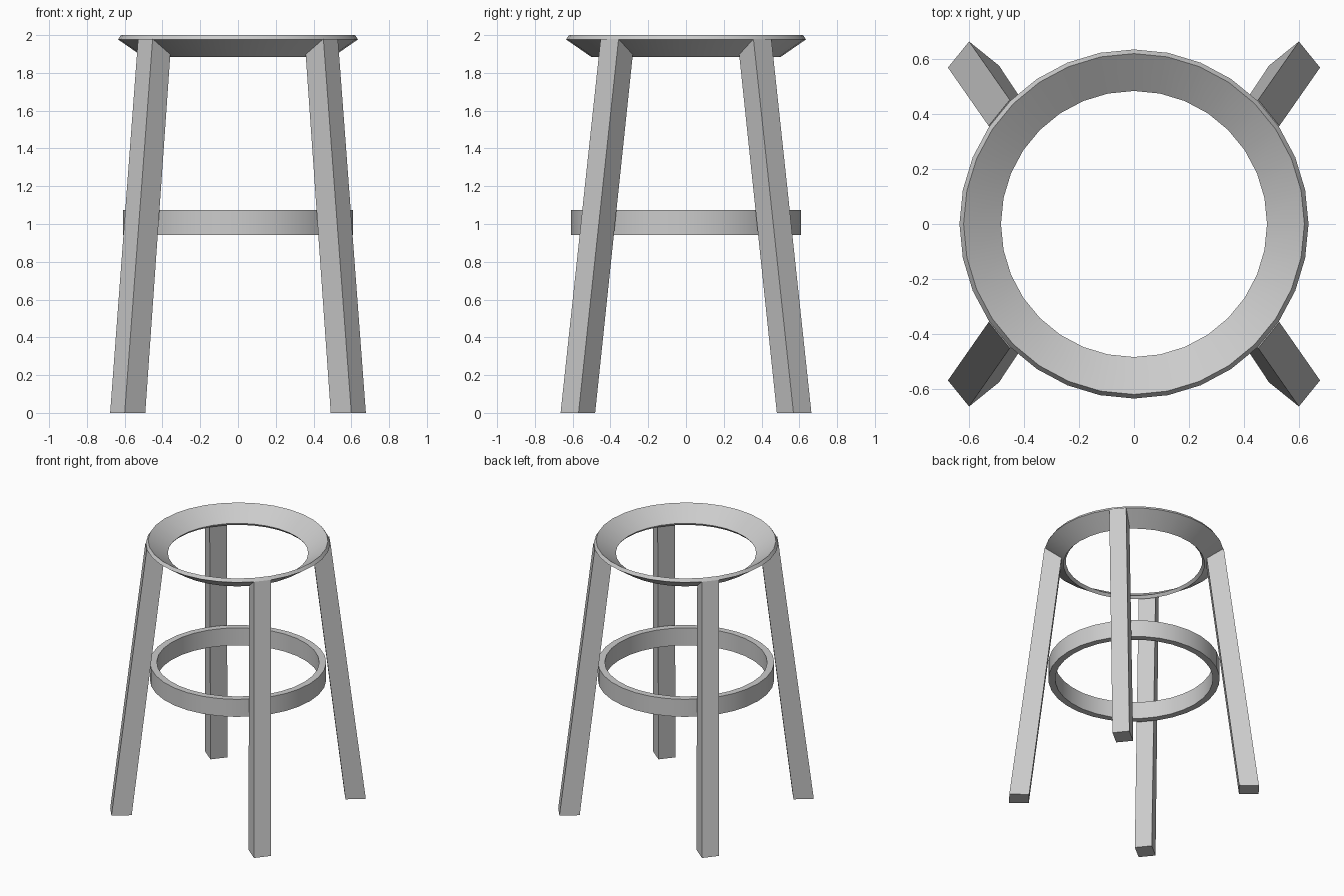
import bpy, bmesh, math

if "Cube" in bpy.data.objects:
    bpy.data.objects.remove(bpy.data.objects["Cube"])

SIDES = 32


def make_object(name, bm, smooth=False):
    bmesh.ops.recalc_face_normals(bm, faces=bm.faces)
    mesh = bpy.data.meshes.new(name)
    bm.to_mesh(mesh)
    bm.free()
    obj = bpy.data.objects.new(name, mesh)
    bpy.context.collection.objects.link(obj)
    if smooth:
        bpy.ops.object.select_all(action='DESELECT')
        obj.select_set(True)
        bpy.context.view_layer.objects.active = obj
        bpy.ops.object.shade_smooth_by_angle(angle=math.radians(30))
    return obj


def lathe_ring(name, profile):
    """Revolve a closed (radius, z) profile around z."""
    bm = bmesh.new()
    loops = []
    for i in range(SIDES):
        a = 2 * math.pi * i / SIDES
        loops.append([bm.verts.new((r * math.cos(a), r * math.sin(a), z)) for r, z in profile])
    n = len(profile)
    for i in range(SIDES):
        p, q = loops[i], loops[(i + 1) % SIDES]
        for j in range(n):
            k = (j + 1) % n
            bm.faces.new((p[j], q[j], q[k], p[k]))
    return make_object(name, bm, smooth=True)


# dished seat rim
lathe_ring("seat_rim", [(0.62, 2.0), (0.635, 1.977), (0.502, 1.885), (0.484, 1.905)])

# foot ring
lathe_ring("foot_ring", [(0.608, 0.942), (0.608, 1.075), (0.56, 1.075), (0.56, 0.942)])

# splayed, slightly tapered legs with tops cut to follow the seat underside
FOOT = [(0.600, 0.664, 0), (0.677, 0.569, 0), (0.568, 0.481, 0), (0.491, 0.576, 0)]
TOP = [(0.452, 0.452, 1.979), (0.529, 0.357, 1.979), (0.435, 0.281, 1.903), (0.358, 0.376, 1.903)]


def leg(name, sx, sy):
    bm = bmesh.new()
    low = [bm.verts.new((x * sx, y * sy, z)) for x, y, z in FOOT]
    high = [bm.verts.new((x * sx, y * sy, z)) for x, y, z in TOP]
    bm.faces.new(low)
    bm.faces.new(high)
    for i in range(4):
        k = (i + 1) % 4
        bm.faces.new((low[i], low[k], high[k], high[i]))
    make_object(name, bm)


for row, sy in (("front", -1), ("back", 1)):
    for side, sx in (("left", -1), ("right", 1)):
        leg(f"{row}_{side}_leg", sx, sy)
